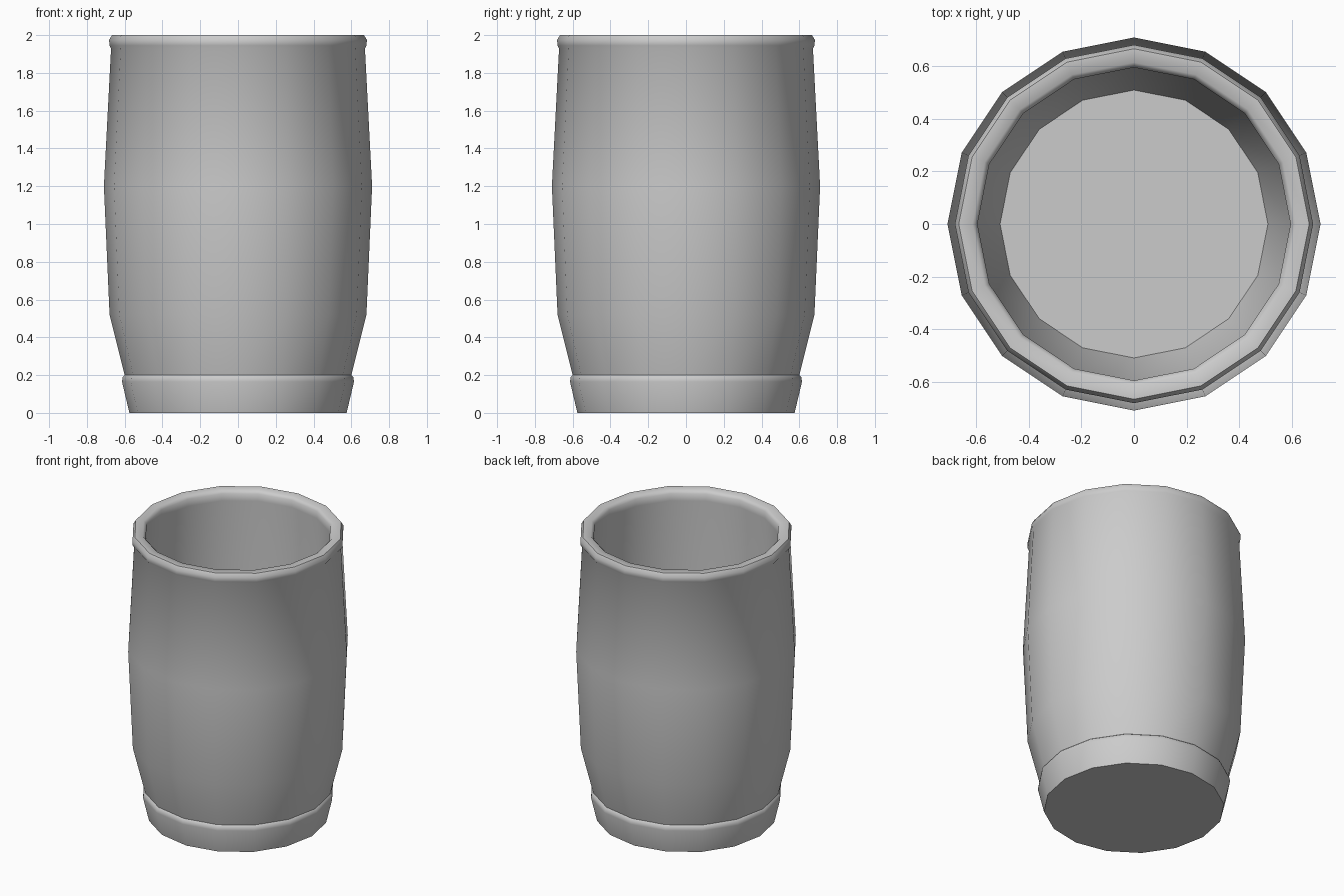
import bpy, bmesh
from math import sin, cos, tau, radians

if "Cube" in bpy.data.objects:
    bpy.data.objects.remove(bpy.data.objects["Cube"])

SIDES = 16


def lathe(name, profile, closed=False):
    """Revolve (radius, z) points about z; zero-radius ends become centre points."""
    bm = bmesh.new()
    rings = []
    for r, z in profile:
        n = 1 if r == 0 else SIDES
        rings.append([bm.verts.new((r * cos(tau * i / SIDES), r * sin(tau * i / SIDES), z))
                      for i in range(n)])
    pairs = list(zip(rings, rings[1:] + rings[:1]))
    for a, b in pairs if closed else pairs[:-1]:
        for i in range(SIDES):
            j = (i + 1) % SIDES
            quad = [a[i % len(a)], a[j % len(a)], b[j % len(b)], b[i % len(b)]]
            bm.faces.new(list(dict.fromkeys(quad)))
    bmesh.ops.recalc_face_normals(bm, faces=bm.faces)
    mesh = bpy.data.meshes.new(name)
    bm.to_mesh(mesh)
    bm.free()
    obj = bpy.data.objects.new(name, mesh)
    bpy.context.collection.objects.link(obj)
    bpy.ops.object.select_all(action='DESELECT')
    obj.select_set(True)
    bpy.context.view_layer.objects.active = obj
    bpy.ops.object.shade_smooth_by_angle(angle=radians(50))
    return obj


# One hollow shell: foot band, bulging wall, rolled rim, inner wall and floor
lathe("barrel_cup", [
    (0, 0), (0.575, 0),
    (0.614, 0.165), (0.611, 0.19), (0.60, 0.2),
    (0.68, 0.52), (0.71, 1.2), (0.672, 1.93),
    (0.681, 1.945), (0.682, 1.975), (0.667, 2.0),
    (0.615, 2.0), (0.596, 1.98), (0.596, 1.93),
    (0.626, 1.2), (0.596, 0.52), (0.51, 0.2), (0, 0.2),
])
